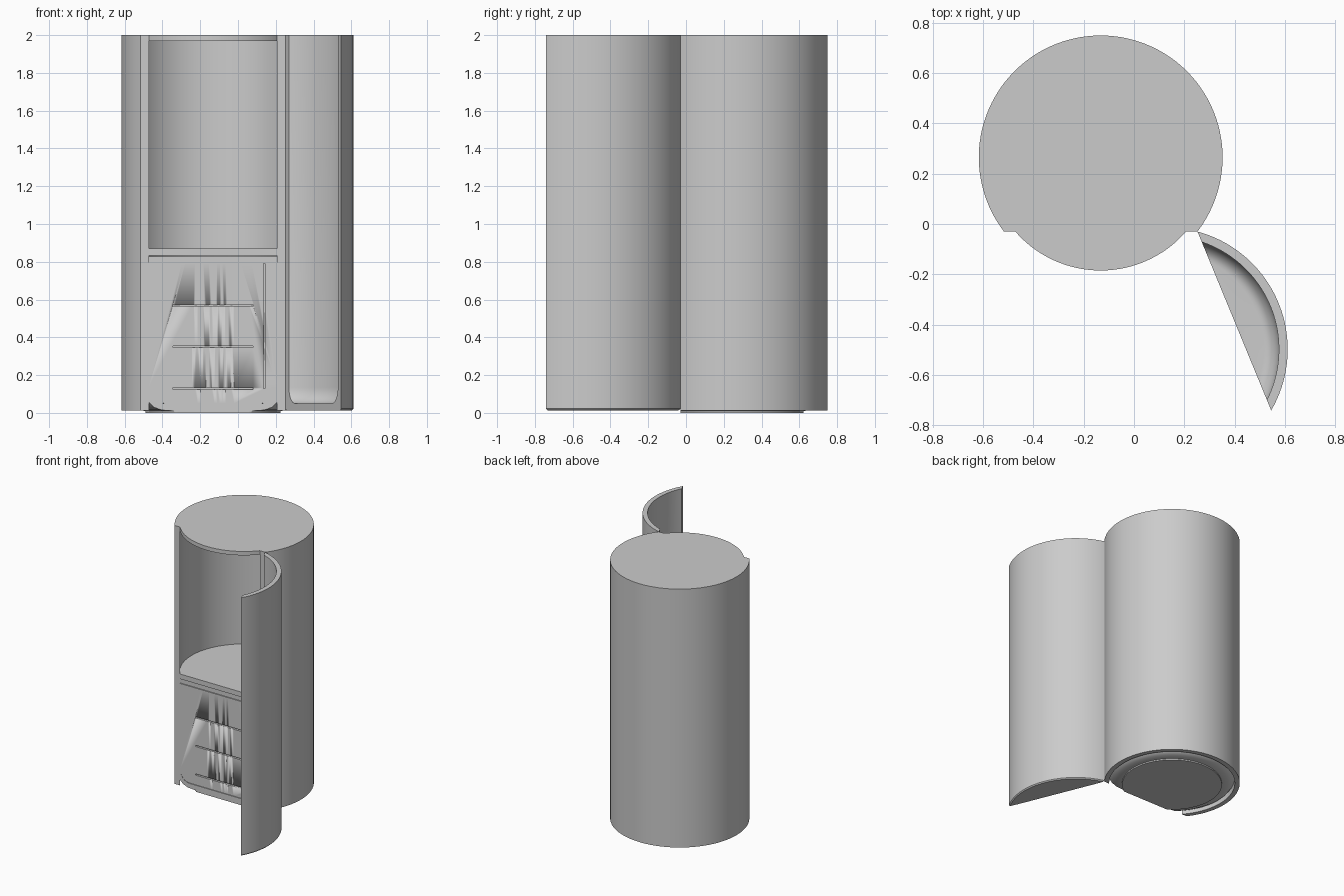
import bpy, bmesh, math
from mathutils import Matrix

if "Cube" in bpy.data.objects:
    bpy.data.objects.remove(bpy.data.objects["Cube"])

CX, CY = -0.1325, 0.265      # cylinder axis
R, RI = 0.485, 0.45          # outer and inner wall radius
CUT = -0.295                 # doorway plane, measured from the axis
SEG = 128
HINGE_TURN = math.radians(112.4)


def finish(name, bm, matrix):
    bmesh.ops.recalc_face_normals(bm, faces=bm.faces[:])
    bm.transform(matrix)
    me = bpy.data.meshes.new(name)
    bm.to_mesh(me)
    bm.free()
    ob = bpy.data.objects.new(name, me)
    bpy.context.collection.objects.link(ob)
    bpy.ops.object.select_all(action='DESELECT')
    ob.select_set(True)
    bpy.context.view_layer.objects.active = ob
    bpy.ops.object.shade_smooth_by_angle(angle=math.radians(35))
    return ob


def revolve(name, profile, closed=False, keep=None, cut=CUT, matrix=None):
    """Turn an (r, z) profile around z; keep='back'/'front' slices at the doorway plane."""
    bm = bmesh.new()
    rings = []
    for i in range(SEG):
        a = 2 * math.pi * (i + 0.5) / SEG
        rings.append([bm.verts.new((r * math.cos(a), r * math.sin(a), z)) for r, z in profile])
    n = len(profile)
    for i in range(SEG):
        p, q = rings[i], rings[(i + 1) % SEG]
        for j in range(n if closed else n - 1):
            k = (j + 1) % n
            quad = [p[j], q[j], q[k], p[k]]
            if profile[j][0] == 0:
                quad.pop(1)
            elif profile[k][0] == 0:
                quad.pop(2)
            bm.faces.new(quad)
    bmesh.ops.remove_doubles(bm, verts=bm.verts[:], dist=1e-5)
    if keep:
        res = bmesh.ops.bisect_plane(
            bm, geom=bm.verts[:] + bm.edges[:] + bm.faces[:], plane_co=(0, cut, 0),
            plane_no=(0, 1, 0), clear_inner=keep == 'back', clear_outer=keep == 'front')
        edges = [e for e in res['geom_cut'] if isinstance(e, bmesh.types.BMEdge)]
        bmesh.ops.triangle_fill(bm, edges=edges, use_beauty=True, use_dissolve=False)
    return finish(name, bm, matrix or Matrix.Translation((CX, CY, 0)))


def fillet(r, z, dr, dz, steps=8):
    """Rounded inside corner from the wall (r, z+dz) down to the floor (r-dr, z)."""
    return [(r - dr + dr * math.cos(t), z + dz - dz * math.sin(t))
            for t in (math.pi / 2 * i / steps for i in range(steps + 1))]


# cylindrical wall, open at the front
revolve('cabin_wall', [(R, 0.013), (R, 2), (RI, 2), (RI, 0.013)], closed=True, keep='back')

# roof panel
revolve('roof', [(0, 2), (RI, 2), (RI, 1.97), (0, 1.97)])

# rounded tub under the cabinet, and the foot disc
rim = RI - 0.001
tub_floor = fillet(rim, 0.05, 0.06, 0.085)
tub_under = [(0, 0.01), (0.357, 0.01), (0.40, 0.015), (0.43, 0.03), (rim, 0.055)]
revolve('floor_tub', tub_under + tub_floor + [(0, 0.05)], keep='back')
revolve('foot_disc', [(0, 0), (0.357, 0), (0.357, 0.012), (0, 0.012)], keep='back')

# cabinet body, top rail and worktop
body = [(0, 0.795)] + [(rim, 0.795)] + fillet(rim, 0.051, 0.06, 0.085) + [(0, 0.051)]
cabinet = revolve('cabinet', body, keep='back', cut=CUT + 0.004)
revolve('cabinet_rail', [(0, 0.828), (rim, 0.828), (rim, 0.797), (0, 0.797)],
        keep='back', cut=CUT + 0.008)
revolve('worktop', [(0, 0.87), (rim, 0.87), (rim, 0.832), (0, 0.832)], keep='back')

# drawer slots and side seam cut into the cabinet front
bm = bmesh.new()
slots = [(-0.1325, z, 0.425, 0.01) for z in (0.57, 0.35, 0.13)] + [(0.14, 0.46, 0.008, 0.66)]
for x, z, w, h in slots:
    bmesh.ops.create_cube(bm, size=1, matrix=Matrix.Translation((x, -0.03, z))
                          @ Matrix.Diagonal((w, 0.04, h, 1)))
cutter = finish('slot_cutter', bm, Matrix.Identity(4))
cutter.hide_render = True
cutter.hide_set(True)
mod = cabinet.modifiers.new('slots', 'BOOLEAN')
mod.object = cutter
mod.operation = 'DIFFERENCE'
mod.solver = 'EXACT'

# curved door with its own rounded floor, swung open about the right jamb
hx = math.sqrt(R * R - CUT * CUT)
swing = (Matrix.Translation((CX + hx, CY + CUT, 0)) @ Matrix.Rotation(HINGE_TURN, 4, 'Z')
         @ Matrix.Translation((-hx, -CUT, 0)))
door = ([(0, 0.013), (0.43, 0.013), (0.478, 0.014), (R, 0.022), (R, 2), (RI, 2)]
        + fillet(RI, 0.05, 0.06, 0.085) + [(0, 0.05)])
revolve('door', door, keep='front', matrix=swing)
